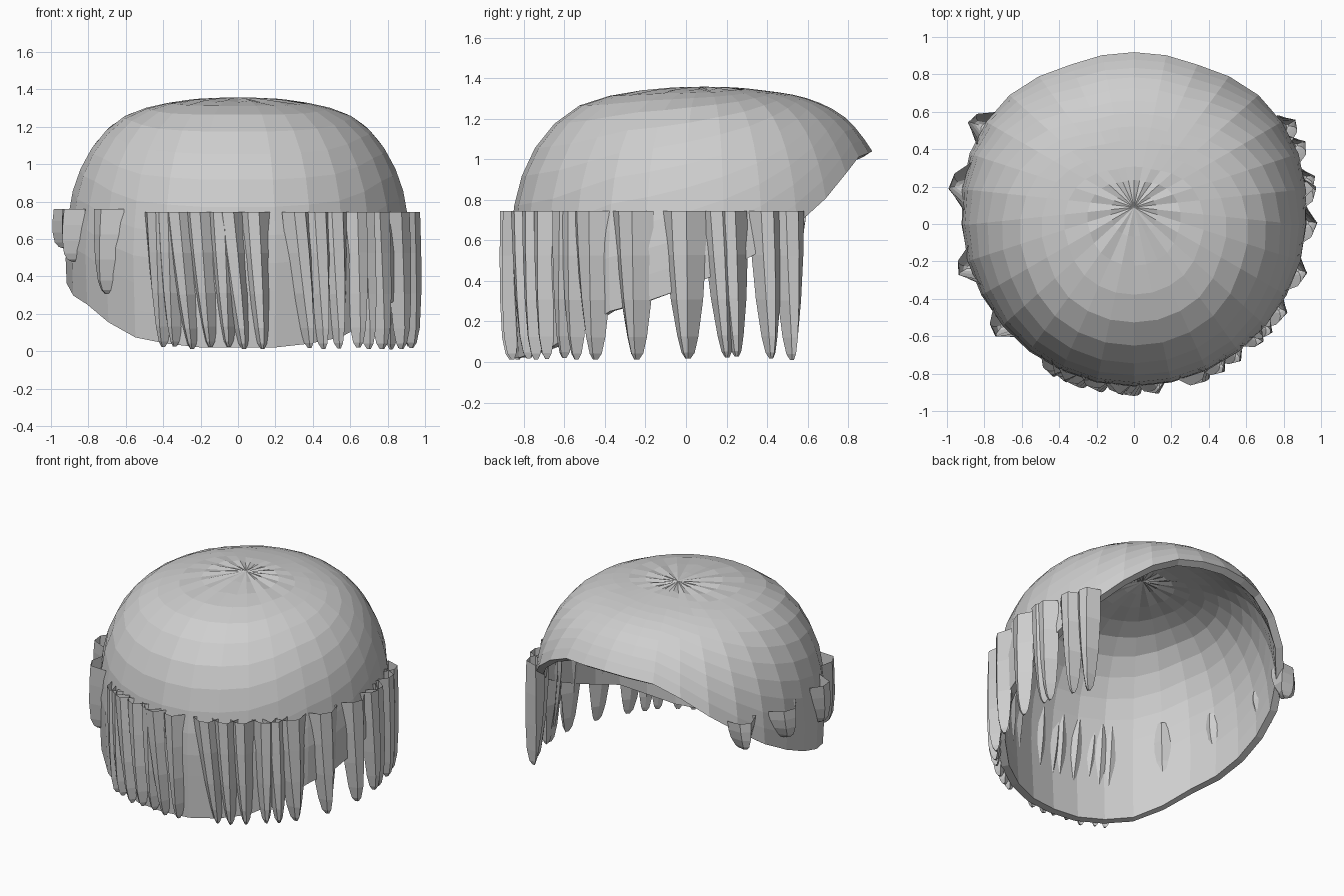
import bpy, bmesh, math, random
from mathutils import Vector

if "Cube" in bpy.data.objects:
    bpy.data.objects.remove(bpy.data.objects["Cube"])

random.seed(4)
grey = bpy.data.materials.new("light_grey")
grey.diffuse_color = (0.62, 0.62, 0.62, 1)
grey.use_nodes = True
grey.node_tree.nodes["Principled BSDF"].inputs["Base Color"].default_value = grey.diffuse_color

CY = 0.09          # crown point offset in y
SEG, RINGS = 30, 13
PROFILE = [(0, 1.355), (.2, 1.35), (.4, 1.325), (.5, 1.3), (.6, 1.262), (.68, 1.207), (.75, 1.135),
           (.81, 1.045), (.855, .95), (.887, .85), (.905, .75), (.925, .55), (.915, .3), (.9, 0)]
# rim height by angle from the front (degrees)
RIM = [(0, .02), (15, .02), (28, .05), (38, .08), (50, .17), (60, .25), (75, .31), (90, .4),
       (105, .52), (115, .62), (123, .71), (137, .86), (150, .99), (160, 1.025), (180, 1.04)]


def lerp(table, x):
    for (a, p), (b, q) in zip(table, table[1:]):
        if x <= b:
            return p + (q - p) * (x - a) / (b - a)
    return table[-1][1]


def scale_at(phi):
    c = math.cos(phi)
    return 1 + .04 * max(0, c) + .02 * max(0, -c) ** 8


def radius_at(phi, z):
    return lerp([(z0, r) for r, z0 in reversed(PROFILE)], z) * scale_at(phi)


def make_object(name, bm):
    me = bpy.data.meshes.new(name)
    bm.to_mesh(me)
    bm.free()
    me.materials.append(grey)
    ob = bpy.data.objects.new(name, me)
    bpy.context.collection.objects.link(ob)
    return ob


# arc length tables along the dome profile
arc = [0]
for (a, b), (c, d) in zip(PROFILE, PROFILE[1:]):
    arc.append(arc[-1] + math.hypot(c - a, d - b))
arc_r = [(s, p[0]) for s, p in zip(arc, PROFILE)]
arc_z = [(s, p[1]) for s, p in zip(arc, PROFILE)]
z_arc = [(p[1], s) for s, p in zip(arc, PROFILE)][::-1]

# hair cap: dome cut by a rim that is low in front and high behind
bm = bmesh.new()
top = bm.verts.new((0, CY, 1.358))
columns = []
for j in range(SEG):
    phi = 2 * math.pi * j / SEG
    deg = abs((math.degrees(phi) + 180) % 360 - 180)
    end = lerp(z_arc, lerp(RIM, deg))
    col = []
    for i in range(1, RINGS + 1):
        s = end * i / RINGS
        r, z = lerp(arc_r, s) * scale_at(phi), lerp(arc_z, s)
        if i <= 2:                      # soft folds around the crown
            z += .003 if j % 2 else -.006
        col.append(bm.verts.new((r * math.sin(phi), CY - r * math.cos(phi), z)))
    columns.append(col)
for j in range(SEG):
    a, b = columns[j], columns[(j + 1) % SEG]
    bm.faces.new((top, a[0], b[0]))
    for i in range(RINGS - 1):
        bm.faces.new((a[i], a[i + 1], b[i + 1], b[i]))
cap = make_object("hair_cap", bm)
solid = cap.modifiers.new("thickness", 'SOLIDIFY')
solid.thickness = .05
solid.offset = -1


# tapered hollow lock of hair straddling the cap wall, placed by the angle of its tip
def lock(name, deg, length, width, z_top=.745, lean=0.0, thick=.055, yaw=0.0):
    phi = math.radians(deg)
    base = Vector((0, CY, 0)) + Vector((math.sin(phi), -math.cos(phi), 0)) * (
        radius_at(phi, .6) + .006 - .012 * max(0, math.cos(phi)))
    turn = phi + yaw
    out = Vector((math.sin(turn), -math.cos(turn), 0))
    side = Vector((math.cos(turn), math.sin(turn), 0))
    bm = bmesh.new()
    rings = []
    for t, w, d in [(0, 1, .9), (.3, .92, 1), (.6, .74, 1), (.85, .48, .85), (.96, .3, .55), (1, .12, .2)]:
        c = base + side * lean * (t - 1) + Vector((0, 0, z_top - length * t))
        hw, th = width * w / 2, thick * d
        rings.append([bm.verts.new(c + side * hw * u + out * th * v) for u, v in
                      [(-1, -.5), (-.5, .7), (.2, 1), (1, -.4), (0, -1.35 * w)]])
    for a, b in zip(rings, rings[1:]):
        for k in range(5):
            n = (k + 1) % 5
            bm.faces.new((a[k], a[n], b[n], b[k]))
    bm.faces.new(rings[-1][::-1])
    bmesh.ops.recalc_face_normals(bm, faces=bm.faces)
    make_object(name, bm)


# long locks across the front and the right side
long_angles = [-25, -21, -15, -9, -3, 2, 8, 24, 29, 35, 43, 48, 55, 69, 85, 97, 100, 111, 118]
for n, deg in enumerate(long_angles):
    wide = .22 if 50 < deg < 90 else .17
    lock(f"long_lock_{n + 1}", deg, .73 + random.uniform(-.012, .005), wide,
         lean=random.uniform(.03, .09) if deg < 30 else random.uniform(0, .05),
         yaw=random.uniform(-.12, .12))

# short locks on the left side
for n, (deg, length, width) in enumerate([(-48, .45, .22), (-70, .28, .22), (-97, .21, .26), (-118, .2, .2)]):
    lock(f"short_lock_{n + 1}", deg, length, width, z_top=.76, thick=.07)
